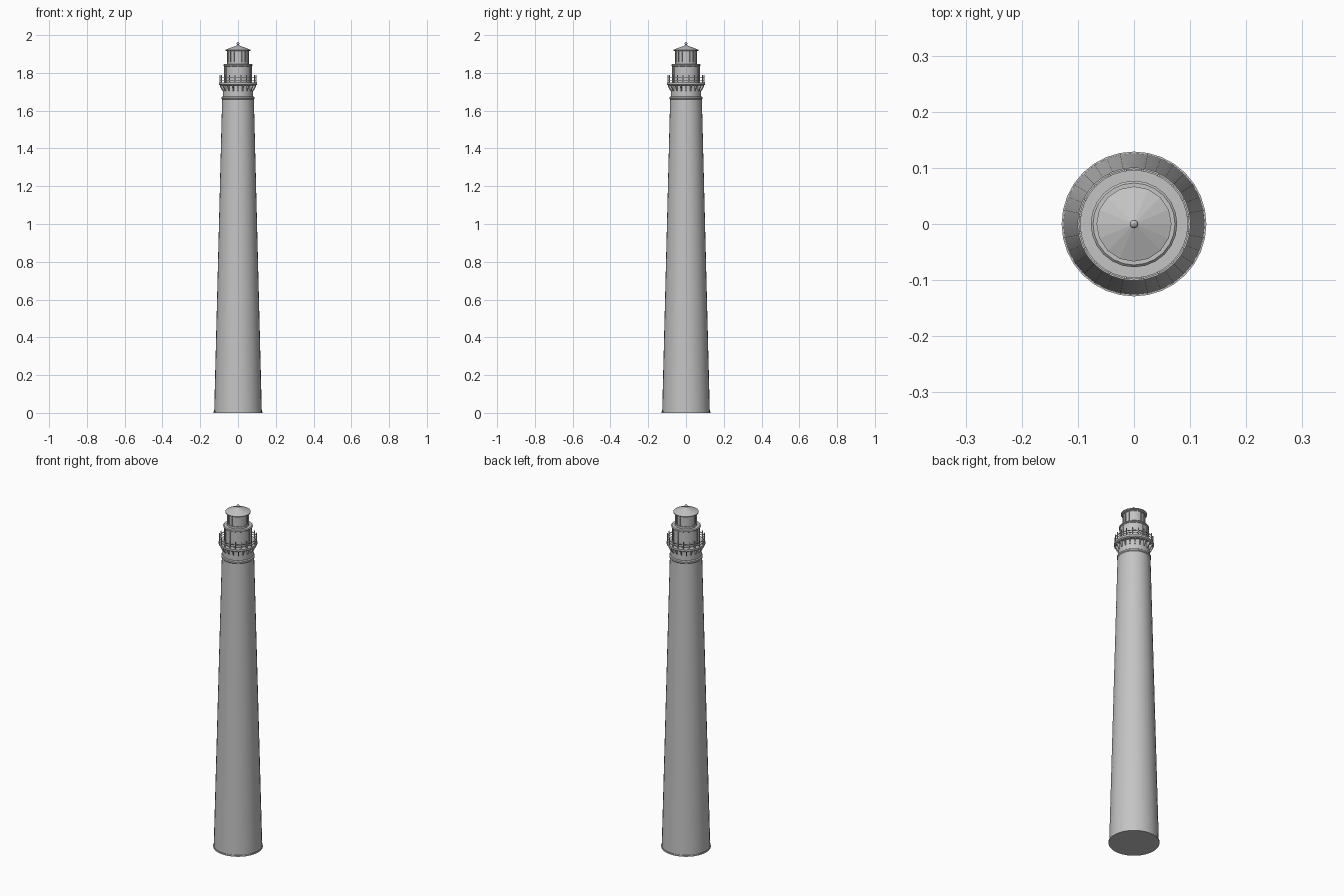
import bpy, bmesh, math
from mathutils import Vector

if "Cube" in bpy.data.objects:
    bpy.data.objects.remove(bpy.data.objects["Cube"])

grey = bpy.data.materials.new("plain grey")
grey.diffuse_color = (0.55, 0.55, 0.55, 1)
grey.use_nodes = True
grey.node_tree.nodes["Principled BSDF"].inputs["Base Color"].default_value = grey.diffuse_color


def finish(name, bm, smooth=True):
    bmesh.ops.recalc_face_normals(bm, faces=bm.faces)
    me = bpy.data.meshes.new(name)
    bm.to_mesh(me)
    bm.free()
    me.materials.append(grey)
    ob = bpy.data.objects.new(name, me)
    bpy.context.collection.objects.link(ob)
    if smooth:
        bpy.ops.object.select_all(action='DESELECT')
        ob.select_set(True)
        bpy.context.view_layer.objects.active = ob
        bpy.ops.object.shade_smooth_by_angle(angle=math.radians(25))
    return ob


def lathe(name, profile, n, smooth=True, closed=False):
    """Revolve (radius, z) points; closed makes a ring, otherwise ends are capped."""
    bm = bmesh.new()
    rings = [[bm.verts.new((r * math.cos(2 * math.pi * i / n), r * math.sin(2 * math.pi * i / n), z))
              for i in range(n)] for r, z in profile]
    pairs = list(zip(rings, rings[1:]))
    if closed:
        pairs.append((rings[-1], rings[0]))
    else:
        bm.faces.new(rings[0])
        bm.faces.new(rings[-1])
    for a, b in pairs:
        for i in range(n):
            j = (i + 1) % n
            bm.faces.new((a[i], a[j], b[j], b[i]))
    return finish(name, bm, smooth)


def rail(name, r, z, t, n):
    lathe(name, [(r - t, z - t), (r + t, z - t), (r + t, z + t), (r - t, z + t)], n, closed=True)


def radial(name, count, outline, width, offset=0.0):
    """Repeat an extruded (radius, z) outline round the axis."""
    bm = bmesh.new()
    for k in range(count):
        a = 2 * math.pi * (k + offset) / count
        d = Vector((math.cos(a), math.sin(a), 0))
        s = Vector((-d.y, d.x, 0)) * width / 2
        sides = [[bm.verts.new(d * r + Vector((0, 0, z)) + s * q) for r, z in outline] for q in (-1, 1)]
        bm.faces.new(sides[0])
        bm.faces.new(sides[1])
        m = len(outline)
        for i in range(m):
            j = (i + 1) % m
            bm.faces.new((sides[0][i], sides[0][j], sides[1][j], sides[1][i]))
    return finish(name, bm, False)


def posts(name, count, r, z0, z1, w, offset=0.0):
    radial(name, count, [(r - w / 2, z0), (r + w / 2, z0), (r + w / 2, z1), (r - w / 2, z1)], w, offset)


# tapered tower with foot lip and neck
lathe("tower", [(0.129, 0), (0.129, 0.008), (0.126, 0.008), (0.084, 1.662)], 32)
lathe("collar", [(0.084, 1.660), (0.087, 1.664), (0.087, 1.672), (0.082, 1.676)], 32)
lathe("neck", [(0.080, 1.670), (0.080, 1.738)], 32)

# main gallery
radial("gallery_brackets", 20, [(0.078, 1.703), (0.084, 1.706), (0.096, 1.730), (0.096, 1.738), (0.078, 1.738)], 0.005)
lathe("gallery_deck", [(0.094, 1.733), (0.101, 1.738), (0.101, 1.748), (0.099, 1.748)], 32)
posts("gallery_posts", 20, 0.097, 1.745, 1.790, 0.004, 0.5)
rail("upper_rail", 0.097, 1.774, 0.0016, 32)
rail("lower_rail", 0.097, 1.761, 0.0012, 32)

# watch room with ribs
lathe("watch_room", [(0.071, 1.745), (0.071, 1.836)], 32)
posts("watch_room_ribs", 12, 0.072, 1.748, 1.838, 0.004)
lathe("lantern_deck", [(0.072, 1.834), (0.077, 1.837), (0.077, 1.842), (0.073, 1.846)], 24)

# lantern with window bars
lathe("lantern", [(0.058, 1.842), (0.058, 1.858), (0.054, 1.858), (0.054, 1.912), (0.058, 1.912), (0.058, 1.924)], 16)
posts("lantern_bars", 16, 0.056, 1.856, 1.914, 0.004)

# roof and finial
lathe("roof", [(0.060, 1.915), (0.067, 1.918), (0.067, 1.922), (0.008, 1.945), (0.005, 1.948)], 16, smooth=False)
bm = bmesh.new()
bmesh.ops.create_uvsphere(bm, u_segments=12, v_segments=8, radius=0.0075)
bmesh.ops.translate(bm, verts=bm.verts, vec=(0, 0, 1.955))
finish("finial_ball", bm)
lathe("lightning_rod", [(0.0012, 1.955), (0.0006, 2.0)], 6)
